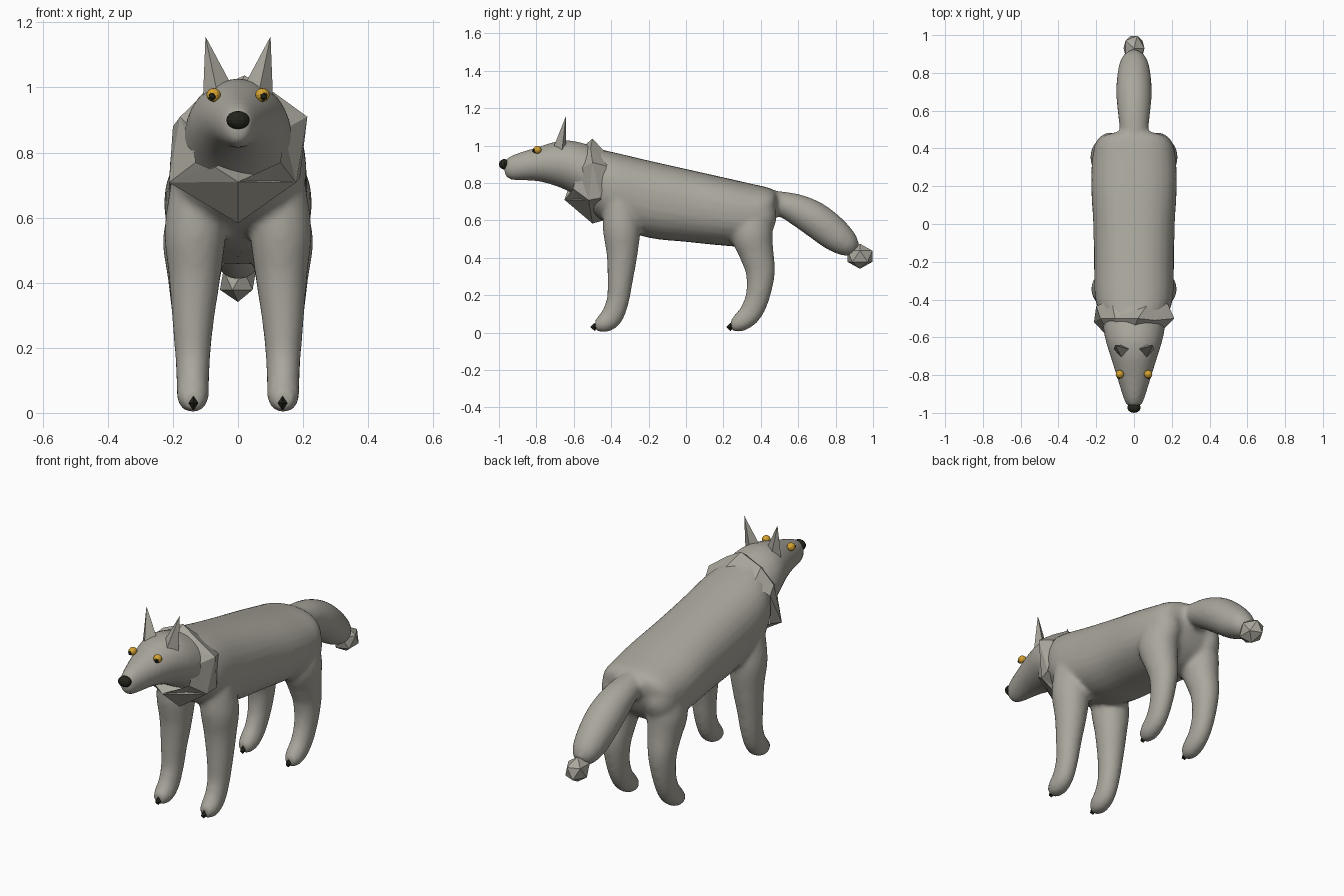
import bpy, bmesh, math
from mathutils import Vector, Matrix


def material(name, rgb):
    m = bpy.data.materials.new(name)
    m.diffuse_color = (*rgb, 1)
    return m


FUR = material("grey_fur", (0.40, 0.385, 0.335))
BLACK = material("black", (0.018, 0.018, 0.012))
AMBER = material("amber", (0.66, 0.36, 0.03))


def finish(bm, name, mat, smooth=False):
    bmesh.ops.recalc_face_normals(bm, faces=bm.faces)
    me = bpy.data.meshes.new(name)
    bm.to_mesh(me)
    bm.free()
    me.materials.append(mat)
    ob = bpy.data.objects.new(name, me)
    bpy.context.collection.objects.link(ob)
    for p in me.polygons:
        p.use_smooth = smooth
    return ob


def spline(pts, steps=4):
    """Catmull-Rom through control tuples."""
    pts = [Vector(p) for p in pts]
    out = []
    for i in range(len(pts) - 1):
        a, b, c, d = pts[max(i - 1, 0)], pts[i], pts[i + 1], pts[min(i + 2, len(pts) - 1)]
        for s in range(steps):
            t = s / steps
            out.append(0.5 * (2 * b + (c - a) * t + (2 * a - 5 * b + 4 * c - d) * t * t
                              + (3 * b - a - 3 * c + d) * t ** 3))
    return out + [pts[-1]]


def tube(bm, pts, power=2.0, n=28, upright=False):
    """Rings of (x, y, z, half width, half depth) along a path in a y-z plane."""
    pts = spline(pts)
    rings = []
    for i, p in enumerate(pts):
        a, b = pts[max(i - 1, 0)], pts[min(i + 1, len(pts) - 1)]
        tangent = Vector((0, b[1] - a[1], 0 if upright else b[2] - a[2])).normalized()
        v = tangent.cross(Vector((1, 0, 0)))
        ring = []
        for k in range(n):
            t = 2 * math.pi * k / n
            c, s = math.cos(t), math.sin(t)
            u = math.copysign(abs(c) ** (2 / power), c) * max(p[3], 0.004)
            w = math.copysign(abs(s) ** (2 / power), s) * max(p[4], 0.004)
            ring.append(bm.verts.new(Vector(p[:3]) + Vector((u, 0, 0)) + v * w))
        rings.append(ring)
    for r, q in zip(rings, rings[1:]):
        for k in range(n):
            bm.faces.new((r[k], r[(k + 1) % n], q[(k + 1) % n], q[k]))
    bm.faces.new(rings[0][::-1])
    bm.faces.new(rings[-1])


def profile(rows):
    """(y, top, bottom, half width) rows to tube points."""
    return [(0, y, (t + b) / 2, w, (t - b) / 2) for y, t, b, w in rows]


# Body: torso, head, tail and legs fused into one smooth skin
bm = bmesh.new()
tube(bm, profile([(-0.56, 0.96, 0.70, 0.12), (-0.5, 0.985, 0.635, 0.165), (-0.4, 0.967, 0.575, 0.205),
                  (-0.2, 0.92, 0.507, 0.212), (0, 0.875, 0.485, 0.216), (0.2, 0.83, 0.465, 0.227),
                  (0.34, 0.798, 0.46, 0.222), (0.42, 0.78, 0.51, 0.205), (0.465, 0.765, 0.58, 0.165),
                  (0.485, 0.745, 0.65, 0.10)]), 2.3, upright=True)
tube(bm, profile([(-0.972, 0.90, 0.855, 0.018), (-0.96, 0.928, 0.83, 0.036), (-0.92, 0.952, 0.815, 0.056),
                  (-0.8, 0.99, 0.81, 0.094), (-0.7, 1.02, 0.785, 0.125), (-0.62, 1.027, 0.75, 0.15),
                  (-0.54, 1.01, 0.70, 0.165), (-0.45, 0.98, 0.66, 0.17)]), upright=True)
tube(bm, [(0, 0.38, 0.705, 0.065, 0.06), (0, 0.5, 0.69, 0.075, 0.066), (0, 0.6, 0.655, 0.087, 0.084),
          (0, 0.7, 0.598, 0.094, 0.094), (0, 0.8, 0.52, 0.087, 0.088), (0, 0.87, 0.467, 0.068, 0.066),
          (0, 0.907, 0.442, 0.035, 0.035)])
for s in (-1, 1):
    tube(bm, [(s * 0.12, -0.36, 0.72, 0.085, 0.08), (s * 0.131, -0.345, 0.56, 0.095, 0.10),
              (s * 0.133, -0.342, 0.42, 0.080, 0.083), (s * 0.138, -0.352, 0.28, 0.064, 0.068),
              (s * 0.139, -0.365, 0.17, 0.054, 0.060), (s * 0.139, -0.398, 0.085, 0.050, 0.060),
              (s * 0.139, -0.445, 0.048, 0.048, 0.050), (s * 0.139, -0.485, 0.040, 0.030, 0.030)])
    tube(bm, [(s * 0.115, 0.375, 0.68, 0.085, 0.09), (s * 0.134, 0.352, 0.54, 0.097, 0.112),
              (s * 0.135, 0.378, 0.42, 0.082, 0.092), (s * 0.137, 0.398, 0.32, 0.068, 0.078),
              (s * 0.139, 0.385, 0.2, 0.056, 0.065), (s * 0.139, 0.345, 0.105, 0.050, 0.061),
              (s * 0.139, 0.285, 0.052, 0.048, 0.050), (s * 0.139, 0.241, 0.040, 0.030, 0.030)])
    # Haunch swelling beside the tail root
    bmesh.ops.create_uvsphere(bm, u_segments=20, v_segments=12, radius=1, matrix=Matrix.Translation(
        (s * 0.125, 0.38, 0.62)) @ Matrix.Diagonal((0.09, 0.105, 0.12, 1)))
body = finish(bm, "body", FUR, True)
rm = body.modifiers.new("fuse", "REMESH")
rm.mode = "VOXEL"
rm.voxel_size = 0.013
rm.use_smooth_shade = True
sm = body.modifiers.new("soften", "SMOOTH")
sm.factor = 0.5
sm.iterations = 7

# Jagged faceted neck ruff: each station has a front, outer and back point
stations = [((0.0, -0.555, 0.99), (0.02, -0.50, 1.037), (0.0, -0.44, 0.96)),
            ((0.09, -0.555, 0.95), (0.11, -0.51, 0.985), (0.09, -0.40, 0.93)),
            ((0.14, -0.575, 0.87), (0.213, -0.50, 0.91), (0.18, -0.425, 0.89)),
            ((0.13, -0.605, 0.77), (0.178, -0.52, 0.708), (0.19, -0.455, 0.72)),
            ((0.0, -0.648, 0.71), (0.0, -0.50, 0.583), (0.0, -0.44, 0.60)),
            ((-0.13, -0.605, 0.77), (-0.212, -0.52, 0.708), (-0.19, -0.455, 0.72)),
            ((-0.14, -0.575, 0.87), (-0.178, -0.50, 0.91), (-0.20, -0.435, 0.88)),
            ((-0.09, -0.555, 0.95), (-0.10, -0.50, 0.985), (-0.12, -0.40, 0.93))]
bm = bmesh.new()
rings = [[bm.verts.new(p) for p in st] for st in stations]
for r, q in zip(rings, rings[1:] + rings[:1]):
    for k in range(3):
        j = (k + 1) % 3
        bm.faces.new((r[k], q[k], q[j]))
        bm.faces.new((r[k], q[j], r[j]))
finish(bm, "neck_ruff", FUR)
# Pointed chest bib under the throat
bm = bmesh.new()
bib = [bm.verts.new(p) for p in ((-0.212, -0.52, 0.708), (0.178, -0.52, 0.708), (0, -0.65, 0.71),
                                 (-0.07, -0.635, 0.755), (0, -0.50, 0.583), (0, -0.50, 0.80))]
bmesh.ops.convex_hull(bm, input=bib)
finish(bm, "chest_bib", FUR)


def ball(name, loc, size, mat, sub=None, smooth=False):
    """Scaled icosphere, or a UV sphere when no subdivision is given."""
    bm = bmesh.new()
    mx = Matrix.Translation(loc) @ Matrix.Diagonal((*size, 1))
    if sub:
        bmesh.ops.create_icosphere(bm, subdivisions=sub, radius=1, matrix=mx)
    else:
        bmesh.ops.create_uvsphere(bm, u_segments=12, v_segments=8, radius=1, matrix=mx)
    return finish(bm, name, mat, smooth)


# Tail tuft and nose
ball("tail_tuft", (0, 0.93, 0.408), (0.062, 0.078, 0.067), FUR, 1)
ball("nose", (0, -0.971, 0.90), (0.036, 0.029, 0.028), BLACK)

for s, side in ((-1, "left"), (1, "right")):
    # Ears
    bm = bmesh.new()
    ear = [bm.verts.new((s * x, y, z)) for x, y, z in
           ((0.016, -0.665, 1.00), (0.062, -0.715, 0.975), (0.108, -0.665, 0.955),
            (0.062, -0.64, 0.975), (0.10, -0.642, 1.157))]
    bmesh.ops.convex_hull(bm, input=ear)
    finish(bm, "ear_" + side, FUR)
    # Eyes and pupils
    ball("eye_" + side, (s * 0.075, -0.795, 0.977), (0.022, 0.022, 0.021), AMBER)
    ball("pupil_" + side, (s * 0.079, -0.811, 0.973), (0.013, 0.010, 0.014), BLACK, 1)
    # Claws
    for part, y in (("front", -0.488), ("hind", 0.238)):
        bm = bmesh.new()
        pts = [(-0.015, 0, 0.03), (0.015, 0, 0.03), (0, 0, 0.052), (0, 0, 0.008),
               (0, -0.024, 0.03), (0, 0.02, 0.035)]
        vs = [bm.verts.new((s * 0.137 + a, y + b, c)) for a, b, c in pts]
        bmesh.ops.convex_hull(bm, input=vs)
        finish(bm, part + "_claw_" + side, BLACK)
